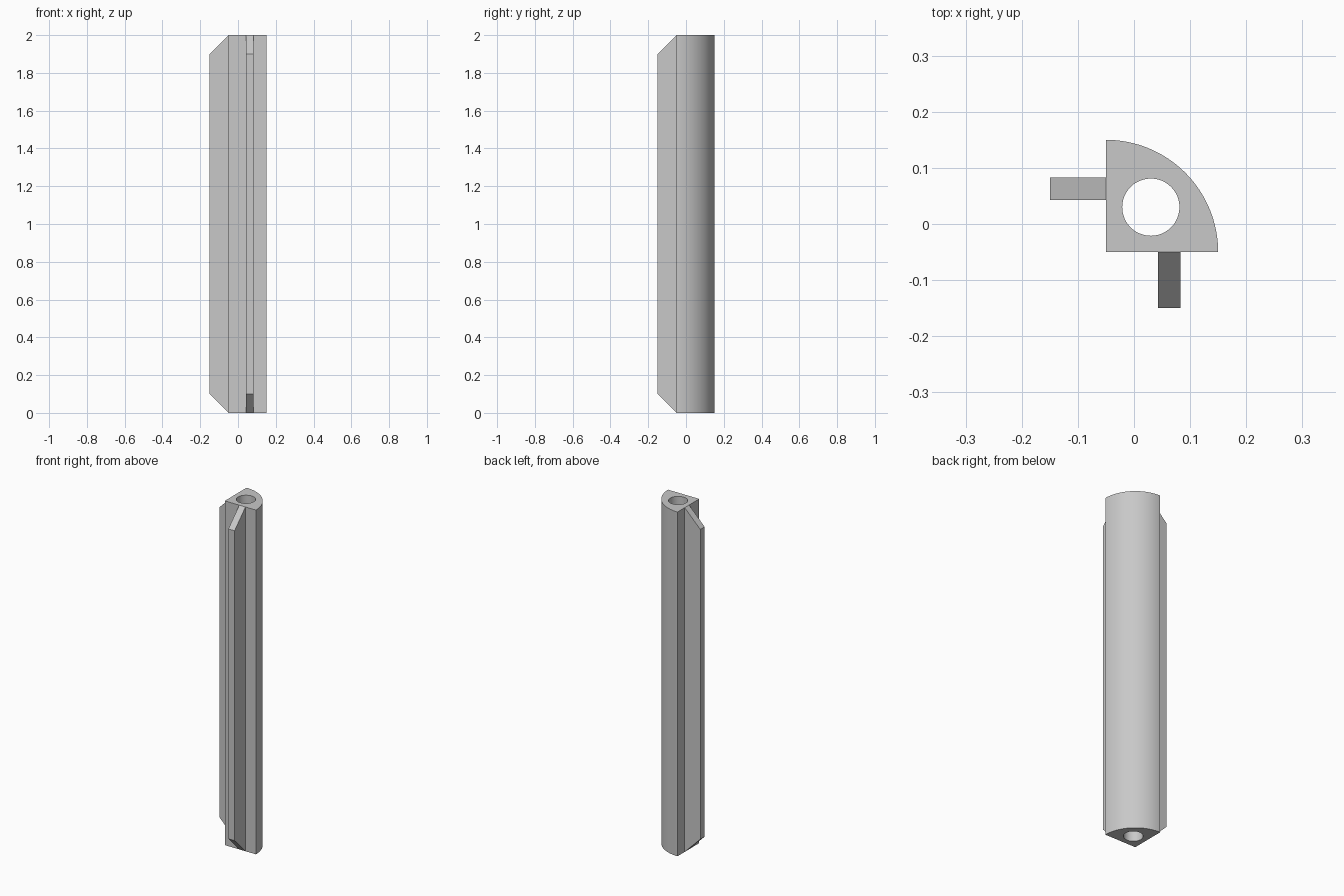
import bpy
import bmesh
from math import cos, sin, pi
from mathutils import Vector

HEIGHT = 2.0
CORNER = -0.05       # both flat sides meet at (CORNER, CORNER)
RADIUS = 0.2
HOLE_CENTRE, HOLE_RADIUS = 0.03, 0.051
FIN_CENTRE, FIN_WIDTH, FIN_DEPTH = 0.063, 0.04, 0.1
ARC_STEPS, HOLE_STEPS = 32, 48

default = bpy.data.objects.get("Cube")
if default:
    bpy.data.objects.remove(default, do_unlink=True)

grey = bpy.data.materials.new("plain grey")
grey.use_nodes = True
colour = (0.58, 0.58, 0.58, 1)
grey.diffuse_color = colour
grey.node_tree.nodes["Principled BSDF"].inputs["Base Color"].default_value = colour


def extruded(name, loops, direction):
    """Fill closed loops (later loops are holes) and extrude to a solid."""
    bm = bmesh.new()
    edges = []
    for loop in loops:
        verts = [bm.verts.new(p) for p in loop]
        edges += [bm.edges.new((v, verts[i - 1])) for i, v in enumerate(verts)]
    bmesh.ops.triangle_fill(bm, edges=edges, use_beauty=True, use_dissolve=False)
    new = bmesh.ops.extrude_face_region(bm, geom=bm.faces[:], use_keep_orig=True)
    moved = [g for g in new["geom"] if isinstance(g, bmesh.types.BMVert)]
    bmesh.ops.translate(bm, verts=moved, vec=Vector(direction))
    bmesh.ops.recalc_face_normals(bm, faces=bm.faces[:])
    mesh = bpy.data.meshes.new(name)
    bm.to_mesh(mesh)
    bm.free()
    mesh.materials.append(grey)
    obj = bpy.data.objects.new(name, mesh)
    bpy.context.collection.objects.link(obj)
    return obj


def arc(centre, radius, sweep, steps, count):
    return [(centre + radius * cos(sweep * i / steps),
             centre + radius * sin(sweep * i / steps), 0) for i in range(count)]


# Quarter-round bar with a bore along its length
outline = [(CORNER, CORNER, 0)] + arc(CORNER, RADIUS, pi / 2, ARC_STEPS, ARC_STEPS + 1)
bore = arc(HOLE_CENTRE, HOLE_RADIUS, 2 * pi, HOLE_STEPS, HOLE_STEPS)
bar = extruded("quarter_round_bar", [outline, bore], (0, 0, HEIGHT))

# Chamfered fins on the two flat sides
outer = CORNER - FIN_DEPTH
profile = [(CORNER, 0), (outer, FIN_DEPTH), (outer, HEIGHT - FIN_DEPTH), (CORNER, HEIGHT)]
start = FIN_CENTRE - FIN_WIDTH / 2
extruded("front_fin", [[(start, d, z) for d, z in profile]], (FIN_WIDTH, 0, 0))
extruded("right_fin", [[(d, start, z) for d, z in profile]], (0, FIN_WIDTH, 0))

# Smooth the curved walls only
bpy.ops.object.select_all(action="DESELECT")
bar.select_set(True)
bpy.context.view_layer.objects.active = bar
bpy.ops.object.shade_smooth_by_angle(angle=pi / 6)
